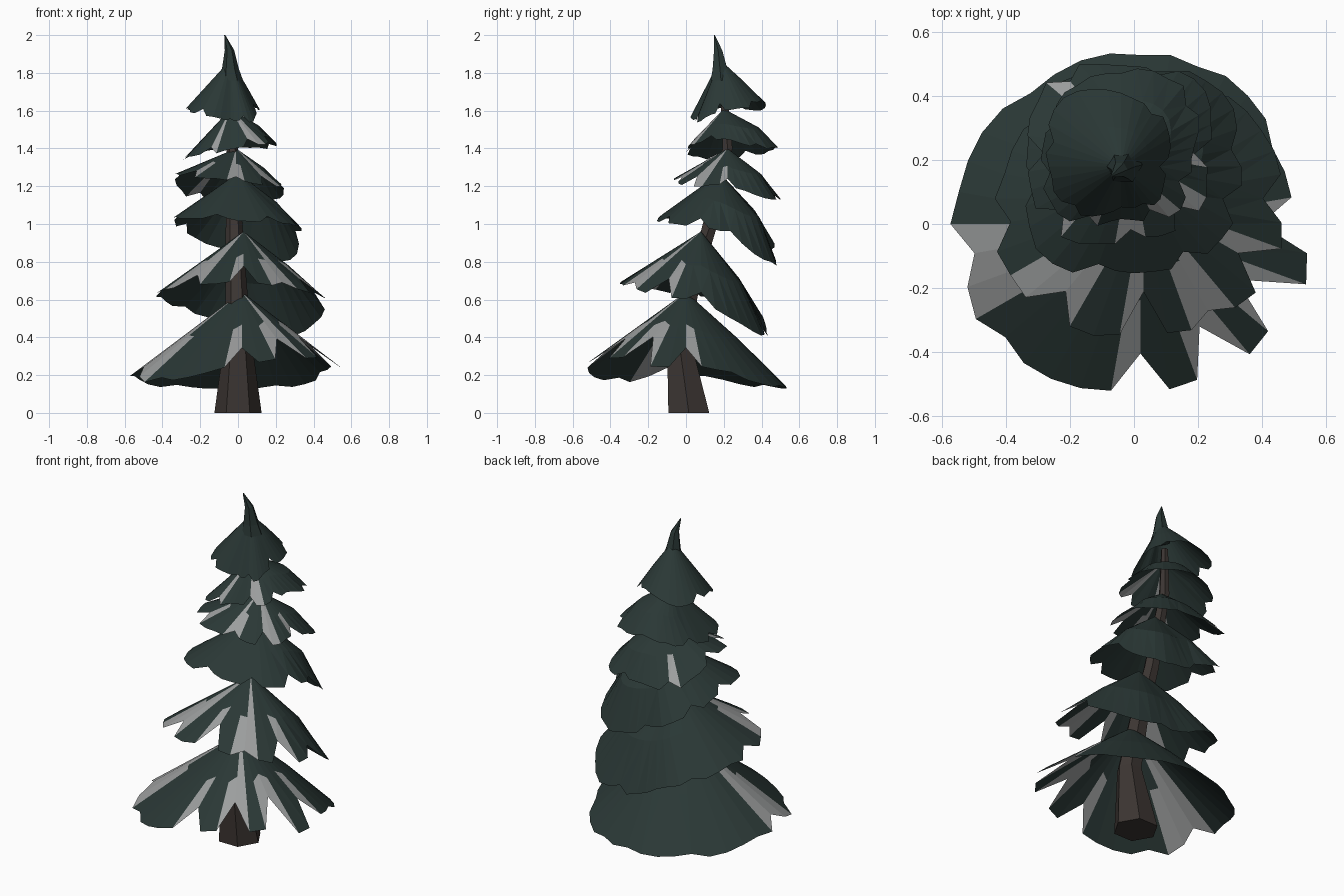
import bpy, bmesh, random
from math import cos, sin, tau, radians
from mathutils import Vector

if "Cube" in bpy.data.objects:
    bpy.data.objects.remove(bpy.data.objects["Cube"])

random.seed(7)
SEG = 36


def material(name, rgb):
    m = bpy.data.materials.new(name)
    m.diffuse_color = (*rgb, 1)
    m.use_nodes = True
    m.node_tree.nodes["Principled BSDF"].inputs["Base Color"].default_value = m.diffuse_color
    return m


needles = material("dark_needles", (0.023, 0.039, 0.036))
frost = material("frosted_needles", (0.33, 0.34, 0.34))
bark = material("bark", (0.045, 0.036, 0.032))


def finish(bm, name, mats):
    me = bpy.data.meshes.new(name)
    bm.to_mesh(me)
    bm.free()
    for m in mats:
        me.materials.append(m)
    ob = bpy.data.objects.new(name, me)
    bpy.context.collection.objects.link(ob)


def around(values, i):
    """Smoothly blend eight compass values (counter-clockwise from +x)."""
    k, t = divmod(i * 8 / SEG, 1)
    a, b, c, d = (values[(int(k) + n) % 8] for n in (-1, 0, 1, 2))
    return b + 0.5 * t * (c - a + t * (2*a - 5*b + 4*c - d + t * (3*(b - c) + d - a)))


# Ragged skirt of branches: a drooping shell with notches cut up from its rim
def tier(name, apex, reach, height, notches, frosted=(), bulge=0.0):
    """reach, height: rim at E NE N NW W SW S SE; notches map segment -> depth;
    bulge rounds out the drooping back."""
    bm = bmesh.new()
    top = Vector(apex)
    rim, mid = [], []
    for i in range(SEG):
        a = tau * i / SEG
        r = around(reach, i)
        p = Vector((top.x + r * cos(a), top.y + r * sin(a), around(height, i)))
        d = notches.get(i, random.uniform(-0.02, 0.03))
        half = p.lerp(top, 0.5)
        swell = 1 + bulge * max(0, cos(a - radians(60)))
        half.x = top.x + (half.x - top.x) * swell
        half.y = top.y + (half.y - top.y) * swell
        if d > 0.1:                      # folds dip inward above each notch
            half = half.lerp(top, d * 0.4)
        rim.append(bm.verts.new(p.lerp(top, d)))
        mid.append(bm.verts.new(half))
    tip = bm.verts.new(top)
    for i in range(SEG):
        j = (i + 1) % SEG
        if notches.get(i, 0) > notches.get(j, 0):
            tris = [(rim[i], rim[j], mid[j]), (rim[i], mid[j], mid[i])]
        else:
            tris = [(rim[i], rim[j], mid[i]), (rim[j], mid[j], mid[i])]
        tris.append((mid[i], mid[j], tip))
        for n, t in enumerate(tris):
            f = bm.faces.new(t)
            f.material_index = int(i in frosted and n != 2 or i in frosted[:3])
    finish(bm, name, [needles, frost])


tier("branch_tier_1", (0.02, 0, 0.64),
     (0.47, 0.52, 0.53, 0.55, 0.60, 0.57, 0.52, 0.53),
     (0.27, 0.16, 0.14, 0.14, 0.19, 0.17, 0.26, 0.29),
     {19: 0.12, 22: 0.04, 27: 0.22, 30: 0.3, 33: 0.32, 34: -0.12, 35: -0.11, 0: 0.2, 3: 0.05},
     (18, 19, 30, 20, 26, 29, 32, 33, 0), 0.06)
tier("branch_tier_2", (0.03, 0.08, 0.96),
     (0.44, 0.42, 0.35, 0.41, 0.46, 0.49, 0.43, 0.46),
     (0.58, 0.42, 0.42, 0.54, 0.62, 0.66, 0.69, 0.64),
     {19: 0.1, 23: 0.22, 27: 0.32, 30: 0.1, 33: 0.25, 0: 0.15, 7: 0.06},
     (22, 23, 30, 21, 26, 29, 33), 0.25)
tier("branch_tier_3", (0.0, 0.18, 1.27),
     (0.34, 0.36, 0.29, 0.35, 0.34, 0.40, 0.33, 0.36),
     (0.96, 0.80, 0.82, 0.94, 1.02, 1.03, 1.02, 1.00),
     {15: 0.1, 19: 0.12, 25: 0.1, 30: 0.12, 34: 0.15, 1: 0.1, 10: 0.06}, (), 0.42)
tier("branch_tier_4", (-0.01, 0.22, 1.40),
     (0.25, 0.31, 0.28, 0.34, 0.32, 0.34, 0.27, 0.28),
     (1.20, 1.13, 1.13, 1.14, 1.26, 1.25, 1.23, 1.20),
     {13: 0.12, 18: 0.15, 22: 0.2, 27: 0.12, 31: 0.25, 0: 0.2, 7: 0.1},
     (26, 32, 31, 27, 22, 13, 35), 0.3)
tier("branch_tier_5", (-0.04, 0.20, 1.61),
     (0.22, 0.30, 0.28, 0.27, 0.25, 0.26, 0.19, 0.24),
     (1.45, 1.40, 1.41, 1.37, 1.34, 1.36, 1.39, 1.42),
     {15: 0.12, 19: 0.1, 24: 0.15, 30: 0.2, 34: 0.15, 4: 0.1}, (30, 31, 24), 0.35)
tier("branch_tier_6", (-0.04, 0.18, 1.87),
     (0.14, 0.20, 0.23, 0.28, 0.23, 0.21, 0.13, 0.16),
     (1.60, 1.61, 1.65, 1.60, 1.61, 1.57, 1.55, 1.54),
     {16: 0.12, 22: 0.12, 30: 0.1, 0: 0.14, 6: 0.1}, (), 0.05)


# Six-sided loft along (x, y, z, radius) points
def loft(name, path, mat):
    bm = bmesh.new()
    rings = [[bm.verts.new((x + r * cos(tau * k / 6), y + r * sin(tau * k / 6), z))
              for k in range(6)] for x, y, z, r in path]
    for a, b in zip(rings, rings[1:]):
        for k in range(6):
            n = (k + 1) % 6
            bm.faces.new((a[k], a[n], b[n], b[k]))
    bm.faces.new(rings[0][::-1])
    bm.faces.new(rings[-1])
    finish(bm, name, [mat])


loft("trunk", [(0, 0.015, 0, 0.125), (0, -0.04, 0.4, 0.07), (-0.01, 0.03, 0.7, 0.055),
               (-0.02, 0.12, 0.97, 0.045), (-0.03, 0.22, 1.4, 0.03), (-0.05, 0.2, 1.7, 0.02)], bark)
loft("leader_shoot", [(-0.035, 0.185, 1.76, 0.062), (-0.04, 0.18, 1.82, 0.045),
                      (-0.045, 0.17, 1.92, 0.025), (-0.07, 0.15, 2.0, 0.003)], needles)
